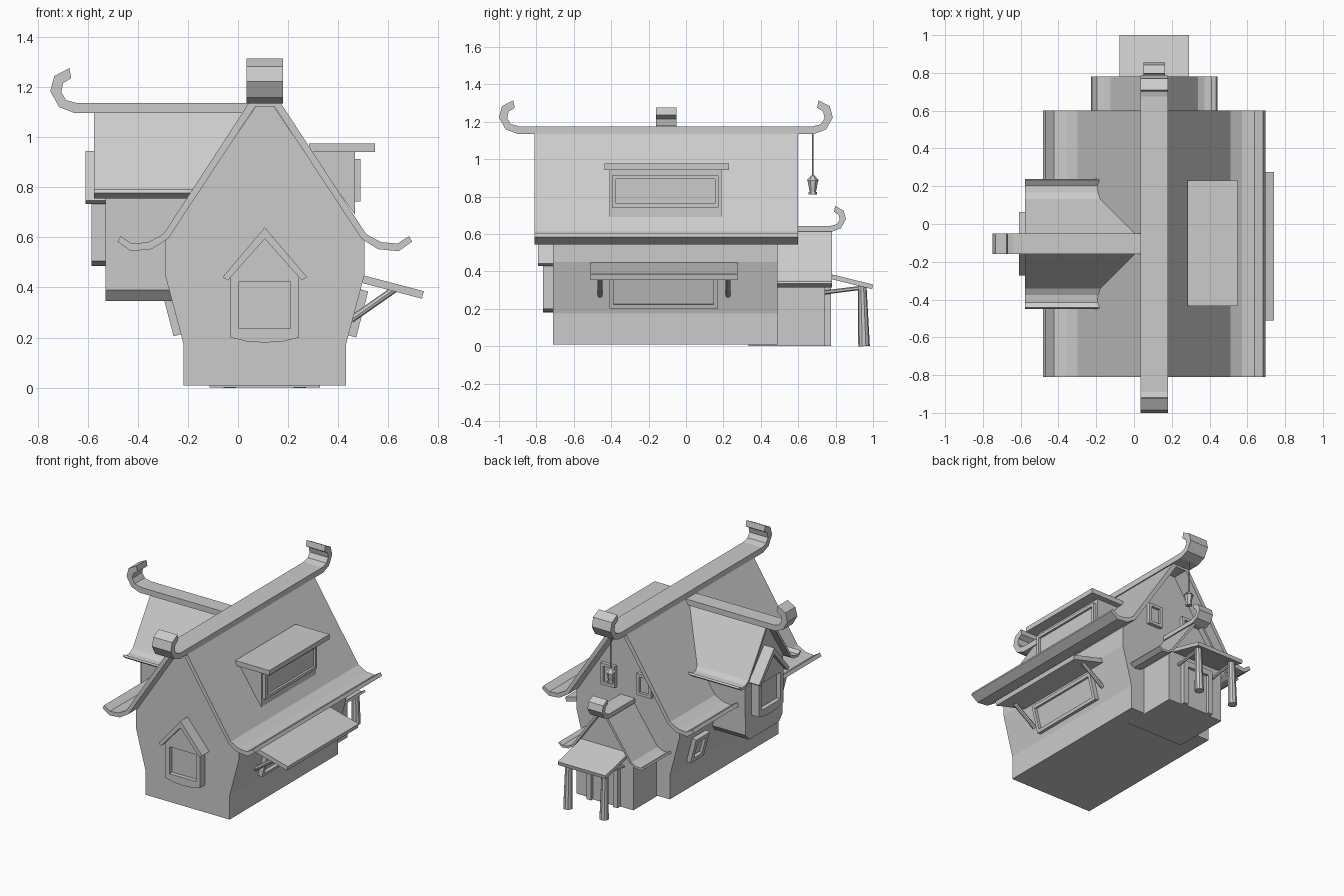
import bpy, bmesh, math
from mathutils import Matrix, Vector

if "Cube" in bpy.data.objects:
    bpy.data.objects.remove(bpy.data.objects["Cube"])

CX, DY = 0.107, -0.105   # centre of the house in x, centre of the side gable in y


def make(name, bm, mat=None):
    bmesh.ops.recalc_face_normals(bm, faces=bm.faces)
    if mat:
        bm.transform(mat)
    me = bpy.data.meshes.new(name)
    bm.to_mesh(me)
    bm.free()
    ob = bpy.data.objects.new(name, me)
    bpy.context.collection.objects.link(ob)
    return ob


def prism(name, pts, a, b, axis, mat=None):
    """Extrude a 2D outline (h, z) from a to b along x or y."""
    bm = bmesh.new()
    place = (lambda p, d: (d, p[0], p[1])) if axis == 'x' else (lambda p, d: (p[0], d, p[1]))
    lo = [bm.verts.new(place(p, a)) for p in pts]
    hi = [bm.verts.new(place(p, b)) for p in pts]
    bm.faces.new(lo)
    bm.faces.new(hi)
    n = len(pts)
    for i in range(n):
        bm.faces.new((lo[i], lo[(i + 1) % n], hi[(i + 1) % n], hi[i]))
    return make(name, bm, mat)


def add_box(bm, x0, x1, y0, y1, z0, z1):
    m = Matrix.Translation(((x0 + x1) / 2, (y0 + y1) / 2, (z0 + z1) / 2))
    bmesh.ops.create_cube(bm, size=1, matrix=m @ Matrix.Diagonal((x1 - x0, y1 - y0, z1 - z0, 1)))


def rod(name, p, q, r1, r2, sides=8):
    p, q = Vector(p), Vector(q)
    bm = bmesh.new()
    bmesh.ops.create_cone(bm, cap_ends=True, segments=sides, radius1=r1, radius2=r2, depth=(q - p).length)
    rot = (q - p).to_track_quat('Z', 'Y').to_matrix().to_4x4()
    return make(name, bm, Matrix.Translation((p + q) / 2) @ rot)


def sym(half, c):
    """Mirror a half outline (offset, z), bottom to top, about c."""
    return [(c - h, z) for h, z in half] + [(c + h, z) for h, z in reversed(half)]


# Roof sheet: outer line and underside, heights measured from the eave
OUT = [(0.576, 0.060), (0.53, 0.030), (0.465, 0.036), (0.405, 0.068), (0.065, 0.59)]
INN = [(0.588, 0.038), (0.535, 0.0), (0.452, 0.008), (0.386, 0.050), (0.040, 0.575)]


def roof(name, axis, a, b, c, z, s, sz):
    top = sym([(h * s, z + v * sz) for h, v in OUT], c)
    under = sym([(h * s, z + v * sz) for h, v in INN], c)
    prism(name, top + under[::-1], a, b, axis)


# Curled ridge end: distance in from the tip, height from the beam top
CURL = [(0.10, -0.04), (0.036, -0.016), (0, 0.048), (0.016, 0.108), (0.076, 0.14),
        (0.084, 0.10), (0.052, 0.08), (0.044, 0.044), (0.064, 0.012), (0.11, 0)]


def ridge(name, axis, start, end, top, c, width, s=1.0, both=False):
    d = 1 if end > start else -1
    pts = [(end - d * u * s, top + v * s) for u, v in CURL]
    if both:
        pts += [(start + d * u * s, top + v * s) for u, v in reversed(CURL)]
    else:
        pts += [(start, top), (start, top - 0.04 * s)]
    other = 'x' if axis == 'y' else 'y'
    prism(name, pts, c - width / 2, c + width / 2, other)


def place(x, y, z, turn=0, tilt=0):
    return (Matrix.Translation((x, y, z)) @ Matrix.Rotation(math.radians(turn), 4, 'Z')
            @ Matrix.Rotation(math.radians(tilt), 4, 'X'))


def window(name, mat, w, h, bar, d):
    """Framed window facing local -y with a recessed pane."""
    bm = bmesh.new()
    w, h = w / 2, h / 2
    for s in (-1, 1):
        x = sorted((s * w, s * (w - bar)))
        add_box(bm, *x, -d, 0.02, -h, h)
        z = sorted((s * h, s * (h - bar)))
        add_box(bm, -w + bar, w - bar, -d, 0.02, *z)
    add_box(bm, -w + bar, w - bar, -d * 0.3, 0.02, -h + bar, h - bar)
    make(name, bm, mat)


def gabled_window(name, mat):
    """Window bay with its own pitched hood; local z is relative to the bay bottom."""
    side, bot, pk = 0.136, 0.02, 0.40
    outer = [(-side, bot), (-0.07, 0.004), (0, 0), (0.07, 0.004), (side, bot),
             (side, 0.28), (0, pk), (-side, 0.28)]
    prism(name + "_back", outer, -0.025, 0.02, 'y', mat)
    x, z0, z1 = 0.103, 0.056, 0.244
    prism(name + "_sill", [(-side, bot), (-0.07, 0.004), (0, 0), (0.07, 0.004), (side, bot),
                           (side, z0), (-side, z0)], -0.055, -0.025, 'y', mat)
    prism(name + "_head", [(-side, z1), (side, z1), (side, 0.28), (0, 0.43), (-side, 0.28)],
          -0.055, -0.025, 'y', mat)
    for s in (-1, 1):
        prism(name + "_jamb", [(s * x, z0), (s * side, z0), (s * side, z1), (s * x, z1)],
              -0.055, -0.025, 'y', mat)
    hood = sym([(0.168, 0.262), (0, 0.46)], 0)[:2] + [(0.168, 0.262), (0.148, 0.248), (0, 0.414), (-0.148, 0.248)]
    prism(name + "_hood", hood, -0.08, 0.02, 'y', mat)


# House bodies
prism("main_body", sym([(0.325, 0.008), (0.325, 0.175), (0.398, 0.45), (0.398, 0.585), (0.035, 1.125)], CX),
      -0.71, 0.49, 'y')
prism("side_gable_body", sym([(0.165, 0.345), (0.205, 0.39), (0.212, 0.80), (0.02, 1.09)], DY), -0.53, 0.0, 'x')
prism("entrance_body", sym([(0.22, 0.0), (0.22, 0.345), (0.02, 0.62)], CX), 0.335, 0.743, 'y')

# Roofs and curled ridges
roof("main_roof", 'y', -0.81, 0.60, CX, 0.545, 1.0, 1.0)
roof("side_gable_roof", 'x', -0.576, 0.03, DY, 0.756, 0.585, 0.585)
roof("entrance_roof", 'y', 0.45, 0.78, CX, 0.315, 0.57, 0.53)
ridge("main_ridge", 'y', -1.0, 0.785, 1.175, CX, 0.145, both=True)
ridge("side_gable_ridge", 'x', 0.06, -0.75, 1.136, DY, 0.11)
ridge("entrance_ridge", 'y', 0.45, 0.855, 0.643, CX, 0.113, 0.76)

# Gabled windows on the front and on the side gable
gabled_window("front_window", place(CX, -0.71, 0.18))
gabled_window("side_gable_window", place(-0.53, DY, 0.485, turn=-90))

# Wide roof dormer on the right
prism("dormer_box", [(0.28, 0.95), (0.468, 0.95), (0.468, 0.69)], -0.41, 0.19, 'y')
prism("dormer_slab", [(0.284, 0.942), (0.547, 0.942), (0.547, 0.976), (0.284, 0.976)], -0.435, 0.23, 'y')
window("dormer_window", place(0.468, -0.11, 0.828, turn=90), 0.57, 0.17, 0.02, 0.022)

# Lower right window, awning and struts
window("right_window", place(0.467, -0.12, 0.30, turn=90, tilt=14.7), 0.58, 0.19, 0.022, 0.03)
prism("awning", [(0.495, 0.45), (0.742, 0.385), (0.735, 0.355), (0.488, 0.42)], -0.51, 0.275, 'y')
for y in (-0.46, 0.225):
    rod("awning_strut", (0.452, y, 0.272), (0.625, y, 0.393), 0.014, 0.014)

# Small windows: left wall and back gable
window("left_window", place(-0.251, 0.245, 0.30, turn=-90, tilt=14.7), 0.15, 0.18, 0.03, 0.03)
for s in (-1, 1):
    window("back_window", place(CX + s * 0.14, 0.49, 0.76, turn=180), 0.11, 0.15, 0.02, 0.025)

# Door with frame, porch canopy and posts
bm = bmesh.new()
for s in (-1, 1):
    add_box(bm, *sorted((CX + s * 0.085, CX + s * 0.12)), 0.73, 0.775, 0, 0.32)
add_box(bm, CX - 0.12, CX + 0.12, 0.73, 0.775, 0.28, 0.32)
make("door_frame", bm)
bm = bmesh.new()
add_box(bm, CX - 0.085, CX + 0.085, 0.73, 0.755, 0, 0.28)
make("door", bm)
prism("porch_canopy", [(0.743, 0.393), (1.0, 0.33), (0.995, 0.305), (0.743, 0.367)], CX - 0.185, CX + 0.185, 'x')
for s in (-1, 1):
    x = CX + s * 0.14
    rod("porch_post", (x, 0.952, 0), (x, 0.942, 0.322), 0.031, 0.023, 10)
    rod("porch_beam", (x, 0.735, 0.287), (x, 0.935, 0.312), 0.011, 0.011, 6)

# Hanging lantern under the back of the ridge
LY = 0.678
rod("lantern_cord", (CX, LY, 0.90), (CX, LY, 1.14), 0.004, 0.004, 6)
rod("lantern_cap", (CX, LY, 0.885), (CX, LY, 0.912), 0.034, 0.010, 6)
rod("lantern_glass", (CX, LY, 0.825), (CX, LY, 0.885), 0.017, 0.028, 6)
rod("lantern_base", (CX, LY, 0.81), (CX, LY, 0.825), 0.022, 0.022, 6)
